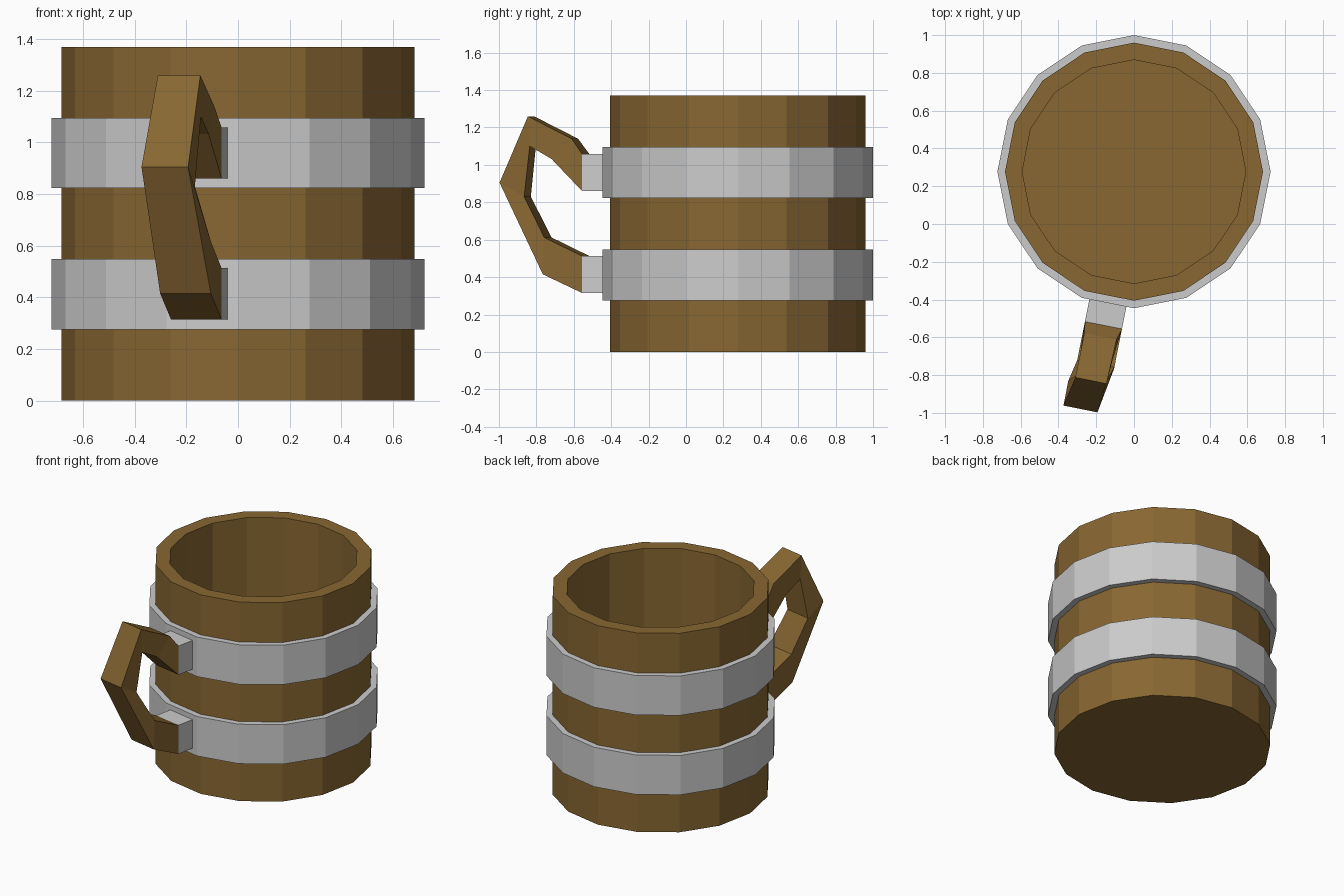
import bpy, bmesh
from math import sin, cos, pi
from mathutils import Vector

if "Cube" in bpy.data.objects:
    bpy.data.objects.remove(bpy.data.objects["Cube"])

SIDES = 16
CENTRE = Vector((0, 0.277, 0))


def material(name, colour):
    mat = bpy.data.materials.new(name)
    mat.diffuse_color = (*colour, 1)
    mat.use_nodes = True
    mat.node_tree.nodes["Principled BSDF"].inputs["Base Color"].default_value = mat.diffuse_color
    return mat


wood = material("wood", (0.246, 0.135, 0.032))
metal = material("metal", (0.62, 0.62, 0.62))


def skin(name, rings, closed, mat):
    """Bridge rings of points; either loop back to the first ring or cap both ends."""
    bm = bmesh.new()
    loops = [[bm.verts.new(p) for p in ring] for ring in rings]
    n = len(loops[0])
    pairs = list(zip(loops, loops[1:]))
    if closed:
        pairs.append((loops[-1], loops[0]))
    else:
        bm.faces.new(loops[0])
        bm.faces.new(loops[-1])
    for a, b in pairs:
        for i in range(n):
            j = (i + 1) % n
            bm.faces.new((a[i], a[j], b[j], b[i]))
    bmesh.ops.recalc_face_normals(bm, faces=bm.faces)
    mesh = bpy.data.meshes.new(name)
    bm.to_mesh(mesh)
    bm.free()
    mesh.materials.append(mat)
    obj = bpy.data.objects.new(name, mesh)
    bpy.context.collection.objects.link(obj)
    return obj


def circle(r, z):
    return [CENTRE + Vector((r * cos(2 * pi * i / SIDES), r * sin(2 * pi * i / SIDES), z))
            for i in range(SIDES)]


# hollow wooden cup
skin("cup", [circle(0.683, 0), circle(0.683, 1.37),
             circle(0.592, 1.37), circle(0.592, 0.09)], False, wood)

# metal bands
for name, z0, z1 in (("lower_band", 0.276, 0.548), ("upper_band", 0.823, 1.095)):
    skin(name, [circle(0.723, z0), circle(0.723, z1),
                circle(0.675, z1), circle(0.675, z0)], True, metal)

# handle frame: outward normal and tangent of one band facet
angle = -pi / 2 - pi / SIDES
out = Vector((cos(angle), sin(angle), 0))
side = Vector((-sin(angle), cos(angle), 0))
facet = CENTRE + out * 0.723 * cos(pi / SIDES)


def section(d_out, z_out, d_in, z_in, shift=0.0, half=0.1):
    """Four corners of a handle cross-section, outer edge then inner edge."""
    return [facet + out * d + side * (shift + s * half) + Vector((0, 0, z))
            for d, z, s in ((d_out, z_out, -1), (d_out, z_out, 1),
                            (d_in, z_in, 1), (d_in, z_in, -1))]


# metal brackets joining handle to bands
for name, z0, z1 in (("lower_bracket", 0.315, 0.513), ("upper_bracket", 0.86, 1.058)):
    skin(name, [section(-0.03, z1, -0.03, z0), section(0.12, z1, 0.12, z0)], False, metal)

# bent wooden handle
skin("handle", [
    section(0.12, 1.058, 0.12, 0.86),
    section(0.18, 1.14, 0.29, 1.032, -0.004, 0.087),
    section(0.42, 1.26, 0.41, 1.10, -0.008, 0.084),
    section(0.578, 0.905, 0.444, 0.83, -0.033, 0.092),
    section(0.334, 0.415, 0.326, 0.612),
    section(0.12, 0.315, 0.12, 0.513),
], False, wood)
